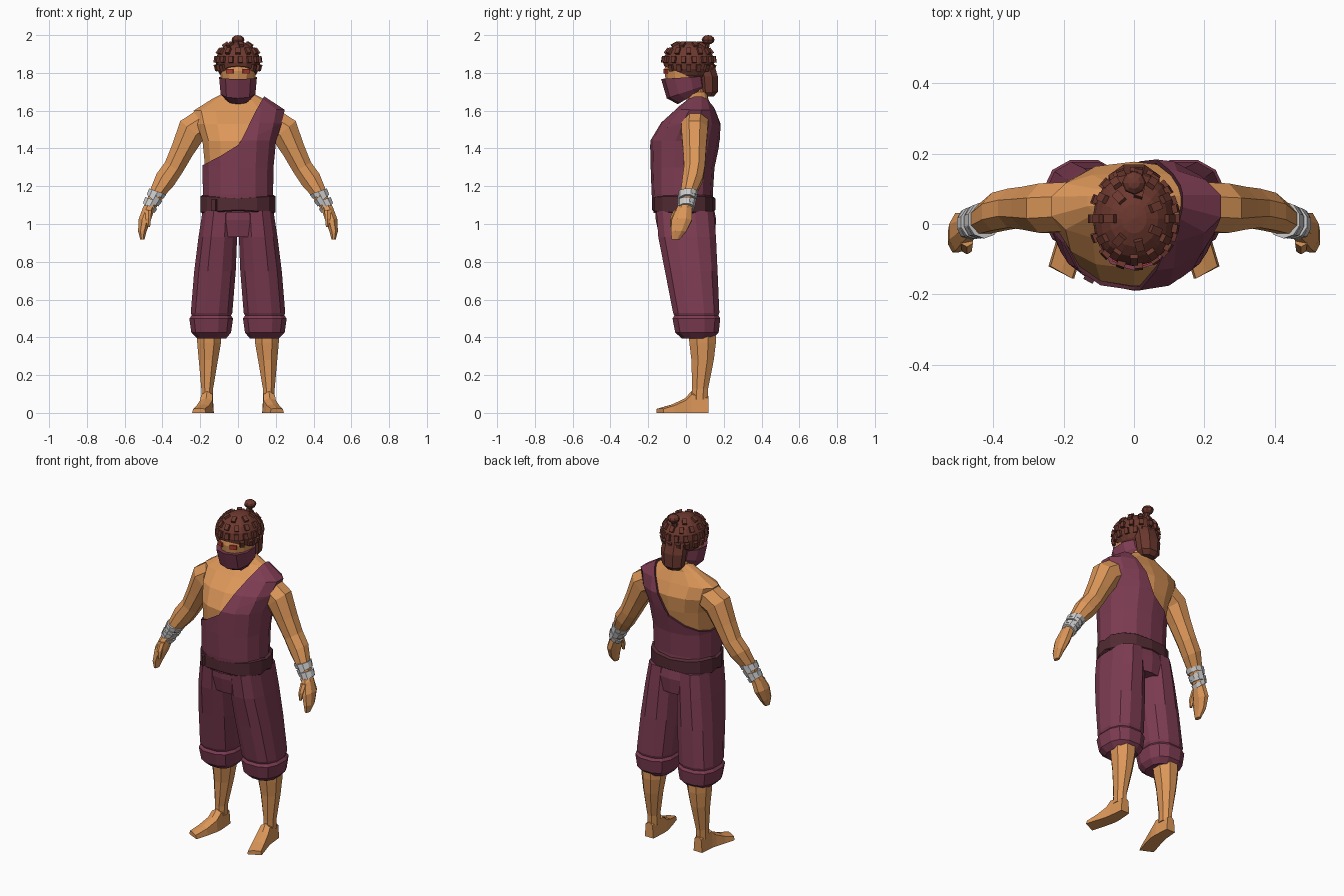
import bpy, bmesh, math
from mathutils import Vector, Matrix

if "Cube" in bpy.data.objects:
    bpy.data.objects.remove(bpy.data.objects["Cube"])


def material(name, rgb):
    m = bpy.data.materials.new(name)
    m.diffuse_color = (*rgb, 1)
    m.use_nodes = True
    m.node_tree.nodes["Principled BSDF"].inputs["Base Color"].default_value = m.diffuse_color
    return m


SKIN = material("tan skin", (0.72, 0.31, 0.10))
CLOTH = material("plum cloth", (0.205, 0.045, 0.085))
TRIM = material("dark plum trim", (0.075, 0.018, 0.03))
BELT = material("dark belt", (0.085, 0.024, 0.034))
HAIR = material("brown hair", (0.15, 0.04, 0.028))
WRAP = material("grey bandage", (0.60, 0.60, 0.60))
EYE = material("red eye", (0.42, 0.04, 0.03))


def finish(name, bm, *mats):
    bmesh.ops.recalc_face_normals(bm, faces=bm.faces)
    me = bpy.data.meshes.new(name)
    bm.to_mesh(me)
    bm.free()
    for m in mats:
        me.materials.append(m)
    ob = bpy.data.objects.new(name, me)
    bpy.context.collection.objects.link(ob)
    return ob


def mirror(ob):
    ob.modifiers.new("mirror", 'MIRROR').use_axis = (True, False, False)
    return ob


def ring(z, cx, cy, rx, ry, n=12, p=1.0, slope=0.0):
    """Horizontal superellipse; slope tilts it from front to back."""
    pts = []
    for i in range(n):
        a = 2 * math.pi * (i + 0.5) / n
        c, s = math.cos(a), math.sin(a)
        dx = rx * math.copysign(abs(c) ** p, c)
        dy = ry * math.copysign(abs(s) ** p, s)
        pts.append(Vector((cx + dx, cy + dy, z + slope * dy)))
    return pts


def loft_mesh(rings, caps=True):
    bm = bmesh.new()
    vs = [[bm.verts.new(p) for p in r] for r in rings]
    n = len(vs[0])
    for a, b in zip(vs, vs[1:]):
        for i in range(n):
            j = (i + 1) % n
            bm.faces.new((a[i], a[j], b[j], b[i]))
    if caps:
        bm.faces.new(vs[0])
        bm.faces.new(vs[-1])
    return bm


def loft(name, rings, mat, caps=True):
    return finish(name, loft_mesh(rings, caps), mat)


def tube_rings(path, n=8, tilt=0.0):
    """Rings around a path in x-z; each entry is (x, y, z, r_side, r_depth)."""
    out = []
    for i, (x, y, z, ru, rv) in enumerate(path):
        a, b = path[max(i - 1, 0)], path[min(i + 1, len(path) - 1)]
        t = Vector((b[0] - a[0], 0, b[2] - a[2])).normalized()
        u = Vector((t.z, 0, -t.x))
        r = []
        for k in range(n):
            w = 2 * math.pi * (k + 0.5) / n
            r.append(Vector((x, y, z)) + u * (ru * math.cos(w))
                     + Vector((0, rv * math.sin(w), 0)) + t * (tilt * math.cos(w)))
        out.append(r)
    return out


# torso with shoulders and neck root
TORSO = [(1.06, -.01, .182, .148), (1.16, -.02, .176, .148), (1.30, -.018, .178, .155),
         (1.44, -.005, .192, .172), (1.53, .025, .222, .152), (1.60, .05, .24, .098),
         (1.665, .065, .135, .052), (1.70, .065, .06, .05)]


def torso_rings(grow=0.0):
    return [ring(z, 0, cy, rx + grow, ry + grow, 14, .85) for z, cy, rx, ry in TORSO]


loft("torso", torso_rings(), SKIN)
loft("neck", [ring(1.62, 0, .06, .075, .06, 8), ring(1.76, 0, .05, .058, .055, 8)], SKIN)

# one-shouldered vest, cut by two slanting planes
bm = loft_mesh(torso_rings(.002), caps=False)
cuts = []
for (x0, z0), (x1, z1) in (((-.18, 1.31), (0, 1.41)), ((0, 1.41), (.13, 1.66))):
    co, no = Vector((x0, 0, z0)), Vector((z0 - z1, 0, x1 - x0)).normalized()
    cuts.append((co, no))
    bmesh.ops.bisect_plane(bm, geom=bm.verts[:] + bm.edges[:] + bm.faces[:],
                           plane_co=co, plane_no=no)
bare = [f for f in bm.faces
        if all((f.calc_center_median() - co).dot(no) > 0 for co, no in cuts)]
bmesh.ops.delete(bm, geom=bare, context='FACES')
vest = finish("vest", bm, CLOTH, TRIM)
thick = vest.modifiers.new("thickness", 'SOLIDIFY')
thick.thickness, thick.offset, thick.material_offset_rim = .012, 1, 1

# arms and hands
ARM = [(.17, .05, 1.54, .085, .075), (.245, .045, 1.495, .085, .076),
       (.295, .045, 1.39, .066, .066), (.34, .045, 1.30, .058, .06),
       (.385, .035, 1.235, .06, .058), (.425, .015, 1.17, .045, .046),
       (.455, .005, 1.11, .034, .04), (.475, -.01, 1.075, .033, .045),
       (.495, -.022, 1.02, .034, .058), (.507, -.04, .96, .024, .044),
       (.506, -.055, .917, .012, .022)]
mirror(loft("arm", tube_rings(ARM), SKIN))
mirror(loft("thumb", tube_rings([(.475, -.045, 1.075, .02, .02), (.475, -.07, 1.03, .016, .016),
                                 (.472, -.077, .985, .008, .008)], 6), SKIN))

# wrist bandages: overlapping bands tilted both ways
for i in range(4):
    x, z = .425 + .012 * i, 1.172 - .022 * i
    r = .05 - .002 * i
    band = [(x, .012 - .003 * i, z, r, r + .003),
            (x + .012, .01 - .003 * i, z - .022, r - .003, r)]
    mirror(loft("wrist_bandage", tube_rings(band, 10, .008 if i % 2 else -.008), WRAP))

# trousers: hips and gathered legs
loft("trouser_hips", [ring(.93, 0, .005, .165, .145, 14, .8), ring(1.02, 0, 0, .195, .16, 14, .8),
                      ring(1.09, 0, -.008, .187, .155, 14, .85)], CLOTH)
LEG = [(.395, .14, .06, .08, .085), (.425, .142, .058, .108, .118), (.50, .142, .055, .119, .13),
       (.515, .141, .055, .107, .12), (.53, .14, .054, .113, .126), (.75, .122, .028, .113, .143),
       (.93, .107, .006, .105, .157), (1.07, .096, -.005, .094, .156)]
mirror(loft("trouser_leg", [ring(*r, 12, .8) for r in LEG], CLOTH))

# shins and bare feet
SHIN = [(.46, .152, .085, .072, .08), (.37, .153, .088, .068, .076), (.28, .157, .088, .055, .064),
        (.13, .163, .075, .034, .046), (.07, .163, .072, .034, .046)]
mirror(loft("shin", [ring(*r, 8) for r in SHIN], SKIN))
FOOT = [(.12, .12, .135, .192, .09), (.03, .03, .128, .20, .115), (-.01, 0, .13, .207, .078),
        (-.08, -.06, .147, .225, .046), (-.155, -.12, .17, .243, .025)]
sections = [[Vector((xa, ya, 0)), Vector((xb, yb, 0)),
             Vector((xb - .006, yb, h * .85)), Vector(((xa + xb) / 2, (ya + yb) / 2, h)),
             Vector((xa + .006, ya, h * .85))] for ya, yb, xa, xb, h in FOOT]
mirror(loft("foot", sections, SKIN))

# belt: two crossing bands and a small knot
for side in (1, -1):
    bands = [ring(z, 0, -.012, rx, ry, 14, .85) for z, rx, ry in
             ((1.065, .19, .155), (1.075, .203, .168), (1.135, .203, .168), (1.145, .188, .155))]
    for r in bands:
        for p in r:
            p.z += side * .06 * p.x * (-1 if p.y > 0 else 1)
    loft("belt_band", bands, BELT)
bm = bmesh.new()
bmesh.ops.create_cube(bm, size=1, matrix=Matrix.Translation((-.125, -.152, 1.10))
                      @ Matrix.Rotation(-.5, 4, 'Z') @ Matrix.Diagonal((.03, .025, .06, 1)))
finish("belt_knot", bm, BELT)

# head
bm = bmesh.new()
bmesh.ops.create_uvsphere(bm, u_segments=12, v_segments=8, radius=1,
                          matrix=Matrix.Translation((0, -.005, 1.81))
                          @ Matrix.Diagonal((.096, .11, .13, 1)))
finish("head", bm, SKIN)

# eyes as thin plates
bm = bmesh.new()
for side in (1, -1):
    bmesh.ops.create_cube(bm, size=1, matrix=Matrix.Translation((side * .043, -.108, 1.808))
                          @ Matrix.Rotation(side * .38, 4, 'Z')
                          @ Matrix.Diagonal((.04, .009, .024, 1)))
finish("eyes", bm, EYE)

# face mask, rising toward the back
loft("face_mask", [ring(1.675, 0, .025, .07, .068, 10, .85, .6),
                   ring(1.70, 0, 0, .096, .102, 10, .85, .34),
                   ring(1.775, 0, -.018, .104, .114, 10, .85, .06),
                   ring(1.772, 0, -.015, .09, .09, 10, .85, .06)], CLOTH)

# hair cap, cut along the hairline
CENTRE, SIZE = Vector((0, .015, 1.855)), Vector((.118, .135, .112))
HAIRLINE = Vector((0, -.12, 1.838)), Vector((0, .42, 1)).normalized()
bm = bmesh.new()
bmesh.ops.create_uvsphere(bm, u_segments=16, v_segments=10, radius=1,
                          matrix=Matrix.Translation(CENTRE) @ Matrix.Diagonal((*SIZE, 1)))
cut = bmesh.ops.bisect_plane(bm, geom=bm.verts[:] + bm.edges[:] + bm.faces[:],
                             plane_co=HAIRLINE[0], plane_no=HAIRLINE[1], clear_inner=True)
bmesh.ops.contextual_create(bm, geom=[e for e in cut["geom_cut"] if isinstance(e, bmesh.types.BMEdge)])
finish("hair_cap", bm, HAIR)

# stubby locks in rows over the cap
bm = bmesh.new()
for row, (elev, count) in enumerate(((-14, 16), (8, 15), (32, 12), (56, 7))):
    e = math.radians(elev)
    for k in range(count):
        a = 2 * math.pi * (k + .5 * (row % 2)) / count
        d = Vector((math.cos(a) * math.cos(e), math.sin(a) * math.cos(e), math.sin(e)))
        p = CENTRE + d * SIZE
        if (p - HAIRLINE[0]).dot(HAIRLINE[1]) < 0:
            continue
        normal = Vector([c / s for c, s in zip(d, SIZE)]).normalized()
        bmesh.ops.create_cube(bm, size=1, matrix=Matrix.Translation(p)
                              @ normal.to_track_quat('Z', 'Y').to_matrix().to_4x4()
                              @ Matrix.Diagonal((.024, .034, .022, 1)))
finish("hair_locks", bm, HAIR)

# gathered hair at the nape
loft("nape_hair", [ring(1.675, 0, .115, .045, .035, 8), ring(1.70, 0, .122, .068, .05, 8),
                   ring(1.78, 0, .118, .078, .055, 8), ring(1.86, 0, .09, .07, .06, 8)], HAIR)

# top knot and its stem
bm = bmesh.new()
bmesh.ops.create_uvsphere(bm, u_segments=8, v_segments=6, radius=1,
                          matrix=Matrix.Translation((0, .117, 1.975))
                          @ Matrix.Diagonal((.034, .034, .025, 1)))
finish("top_knot", bm, HAIR)
loft("top_knot_stem", [ring(1.90, 0, .095, .022, .022, 8), ring(1.965, 0, .115, .015, .015, 8)], HAIR)
